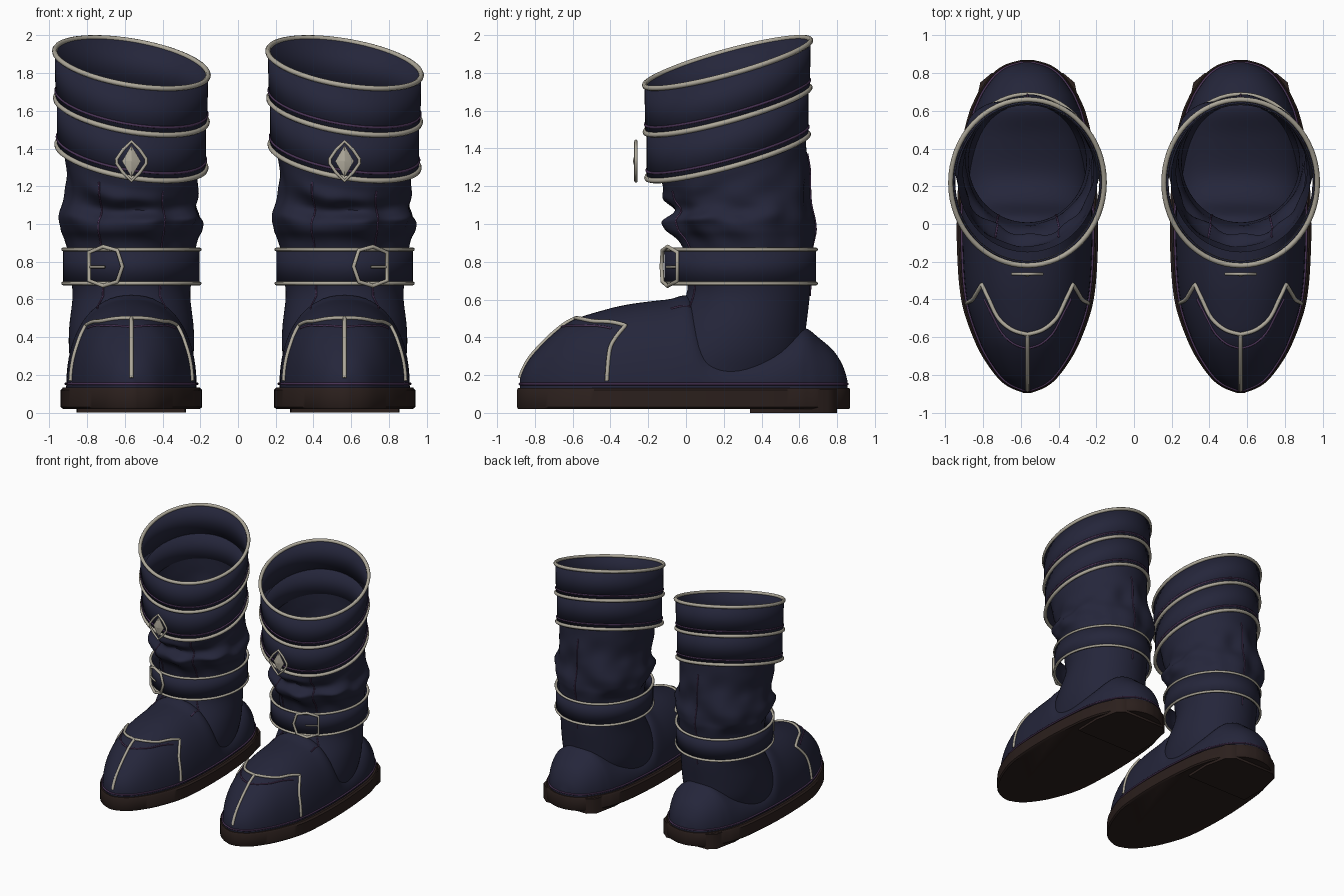
import bpy, bmesh
from math import sin, cos, pi, asin, sqrt
from mathutils import Vector, noise

if "Cube" in bpy.data.objects:
    bpy.data.objects.remove(bpy.data.objects["Cube"])


def material(name, rgb):
    m = bpy.data.materials.new(name)
    m.use_nodes = True
    m.diffuse_color = (*rgb, 1)
    m.node_tree.nodes["Principled BSDF"].inputs["Base Color"].default_value = (*rgb, 1)
    return m


NAVY = material("navy leather", (0.018, 0.019, 0.043))
TRIM = material("pale trim", (0.42, 0.39, 0.32))
SOLE = material("brown sole", (0.024, 0.014, 0.012))
STITCH = material("purple stitching", (0.07, 0.035, 0.095))


def spline(pts, n=6):
    """Catmull-Rom through tuples."""
    pts = [Vector(p) for p in pts]
    out = []
    for i in range(len(pts) - 1):
        a, b, c, d = pts[max(i - 1, 0)], pts[i], pts[i + 1], pts[min(i + 2, len(pts) - 1)]
        for k in range(n):
            t = k / n
            out.append(b + (c - a) * t / 2 + (a * 2 - b * 5 + c * 4 - d) * t**2 / 2
                       + (b * 3 - a - c * 3 + d) * t**3 / 2)
    return out + [pts[-1]]


def lookup(table, v):
    """Linear interpolation on the first column."""
    v = min(max(v, table[0][0]), table[-1][0])
    for p, q in zip(table, table[1:]):
        if v <= q[0]:
            return p.lerp(q, (v - p[0]) / max(q[0] - p[0], 1e-6))
    return table[-1]


def loft(name, rings, mat, x, caps=True, thick=0):
    bm = bmesh.new()
    rows = [[bm.verts.new(p) for p in r] for r in rings]
    n = len(rows[0])
    for a, b in zip(rows, rows[1:]):
        for i in range(n):
            bm.faces.new((a[i], a[(i + 1) % n], b[(i + 1) % n], b[i]))
    if caps:
        bm.faces.new(rows[0])
        bm.faces.new(rows[-1])
    bmesh.ops.recalc_face_normals(bm, faces=bm.faces)
    me = bpy.data.meshes.new(name)
    bm.to_mesh(me)
    bm.free()
    me.materials.append(mat)
    o = bpy.data.objects.new(name, me)
    bpy.context.collection.objects.link(o)
    o.location.x = x
    bpy.ops.object.select_all(action="DESELECT")
    o.select_set(True)
    bpy.context.view_layer.objects.active = o
    bpy.ops.object.shade_smooth_by_angle(angle=0.7)
    if thick:
        mod = o.modifiers.new("thickness", "SOLIDIFY")
        mod.thickness = thick
    return o


def tube(name, pts, r, mat, x, cyclic=False):
    cu = bpy.data.curves.new(name, "CURVE")
    cu.dimensions = "3D"
    cu.bevel_depth = r
    cu.bevel_resolution = 2
    cu.use_fill_caps = True
    sp = cu.splines.new("POLY")
    sp.points.add(len(pts) - 1)
    for p, q in zip(sp.points, pts):
        p.co = (*q, 1)
    sp.use_cyclic_u = cyclic
    cu.materials.append(mat)
    o = bpy.data.objects.new(name, cu)
    bpy.context.collection.objects.link(o)
    o.location.x = x


# Foot shape: y, half width, height above the welt
FOOT = spline([(-.88, .02, .05), (-.85, .09, .12), (-.8, .147, .19), (-.7, .215, .29),
               (-.6, .262, .36), (-.45, .312, .41), (-.3, .335, .445), (-.1, .345, .47),
               (.03, .345, .48), (.12, .343, .28), (.25, .335, .2), (.45, .315, .25),
               (.58, .285, .31), (.64, .262, .315), (.7, .233, .27), (.78, .175, .2),
               (.83, .11, .12), (.855, .03, .04)])
BASE = 0.13


def foot_point(y, t, lift=0.0):
    _, w, h = lookup(FOOT, y)
    c, s = cos(t), max(sin(t), 0)
    sign = 1 if c >= 0 else -1
    return Vector((sign * (w + lift) * abs(c)**.9, y, BASE + (h + lift) * s**.9))


# Shaft shape: height, front y, back y, half width
SHAFT = spline([(.2, -.25, .58, .31), (.32, -.18, .62, .33), (.45, -.1, .635, .33),
                (.62, 0, .655, .312), (.75, .0, .66, .325), (.9, -.03, .665, .335),
                (.97, -.09, .675, .362), (1.03, -.105, .68, .372), (1.1, -.065, .665, .35),
                (1.19, -.11, .655, .345), (1.28, -.12, .64, .355), (1.42, -.15, .63, .37)], 5)


def tilt(x, y):
    return -.157 * x + .27 * (y - .22)


def shaft_point(a, z, lift=0.0):
    _, f, b, w = lookup(SHAFT, z)
    fold = max(0, 1 - abs(z - 1.05) / .3)
    n = noise.noise(Vector((2.2 * cos(a), 2.2 * sin(a), z * 7))) * .06 * fold
    p = Vector(((w + n + lift) * cos(a), (f + b) / 2 + ((b - f) / 2 + n + lift) * sin(a), z))
    p.z += tilt(p.x, p.y) * min(max((z - 1) / .3, 0), 1)
    return p


def oval(rx, ry, cy, z, slanted=True, n=64):
    ring = []
    for i in range(n):
        a = 2 * pi * i / n
        x, y = rx * cos(a), cy + ry * sin(a)
        ring.append(Vector((x, y, z + (tilt(x, y) if slanted else 0))))
    return ring


def outline(scale, z, grow=0.0):
    right = [Vector((p[1] * scale + grow, p[0] * (1 + (scale - 1) * .2), z)) for p in FOOT]
    return right + [Vector((-p.x, p.y, z)) for p in reversed(right)]


def cap_path(shift):
    """Toe cap edge as (y, angle) from the right side to the left."""
    half = [(-.42, .07), (-.405, .45), (-.375, .62), (-.32, .81)]
    bow = spline([(-.32, .81), (-.4, .936), (-.5, 1.08), (-.56, 1.31), (-.585, pi / 2)])
    if shift:
        path = [(p[0] + shift, p[1]) for p in bow]
    else:
        path = [tuple(p) for p in spline(half)] + [tuple(p) for p in bow[1:]]
    return path + [(y, pi - t) for y, t in reversed(path[:-1])]


for side, s in (("right", -1), ("left", 1)):
    x = s * .565

    # Sole and heel block
    loft(side + "_sole", [outline(1.05, .02), outline(1.085, .03), outline(1.085, .12),
                          outline(1.05, .133)], SOLE, x)
    block = [(.285, .34), (.29, .56), (.25, .75), (.19, .8)]
    block += [(-a, b) for a, b in reversed(block)]
    loft(side + "_heel_block", [[(a, b, z) for a, b in block] for z in (0, .125)], SOLE, x)

    # Foot and shaft
    loft(side + "_foot", [[foot_point(p[0], pi * i / 32) for i in range(33)] for p in FOOT],
         NAVY, x)
    loft(side + "_shaft", [[shaft_point(2 * pi * i / 72, p[0]) for i in range(72)] for p in SHAFT],
         NAVY, x, caps=False)
    tube(side + "_welt_stitch", outline(1, .153, .003), .007, STITCH, x, True)

    # Slanted cuff in two tiers with piping and stitching
    lower, upper, mid = (.395, .428, .22), (.407, .44, .22), (.402, .436, .22)
    loft(side + "_lower_cuff", [oval(*lower, 1.36), oval(*lower, 1.62)], NAVY, x, False, .012)
    loft(side + "_upper_cuff", [oval(*mid, 1.6), oval(*upper, 1.853)], NAVY, x, False, .012)
    for part, dims, z in (("bottom", lower, 1.36), ("middle", mid, 1.605), ("top", upper, 1.853)):
        tube(side + "_cuff_%s_piping" % part, oval(*dims, z), .014, TRIM, x, True)
        if part != "top":
            tube(side + "_cuff_%s_stitch" % part, oval(*dims, z + .04), .007, STITCH, x, True)

    # Ankle strap
    strap = (.362, .402, .287)
    loft(side + "_strap", [oval(*strap, .68, False), oval(*strap, .868, False)],
         NAVY, x, False, .012)
    for part, z in (("lower", .685), ("upper", .865)):
        tube(side + "_strap_%s_piping" % part, oval(*strap, z, False), .01, TRIM, x, True)

    # Buckle bent around the strap, on the outer side
    def on_strap(u, z):
        bx = s * (.14 + u)
        return Vector((bx, strap[2] - .018 - strap[1] * sqrt(1 - (bx / strap[0])**2), z))
    frame = [(.085, .85), (.01, .88), (-.065, .86), (-.092, .775), (-.065, .695),
             (.01, .672), (.085, .7)]
    tube(side + "_buckle", [on_strap(*p) for p in frame], .011, TRIM, x, True)
    tube(side + "_buckle_pin", [on_strap(u, .772) for u in (.085, .04, 0)], .007, TRIM, x)

    # Diamond ornament
    rim = [(0, .105), (.045, .06), (.078, .012), (.078, -.012), (.045, -.06), (0, -.105)]
    rim += [(-a, b) for a, b in reversed(rim[1:-1])]
    tube(side + "_ornament_frame", [(a, -.265, 1.333 + b) for a, b in rim], .009, TRIM, x, True)
    gem = [(0, .085), (.05, 0), (0, -.085), (-.05, 0)]
    loft(side + "_ornament_gem", [[(a * k, y, 1.333 + b * k) for a, b in gem]
                                  for k, y in ((1, -.256), (1, -.26), (.05, -.28))], TRIM, x)

    # Toe cap piping and stitching
    tube(side + "_toe_cap_piping", [foot_point(y, t, .004) for y, t in cap_path(0)], .011, TRIM, x)
    tube(side + "_toe_cap_stitch", [foot_point(y, t) for y, t in cap_path(-.075)],
         .006, STITCH, x)
    tube(side + "_toe_ridge", [foot_point(-.585 - .295 * i / 16, pi / 2, .004) for i in range(17)],
         .011, TRIM, x)

    # Shaft seams
    heights = [.62 + .025 * i for i in range(27)]
    for part, a in (("outer", -pi / 2 + s * .5), ("inner", -pi / 2 - s * .5), ("back", pi / 2)):
        seam = [shaft_point(a, z, .001) for z in heights]
        if part != "back":
            t = pi / 2 - (.5 if cos(a) > 0 else -.5)
            seam = [foot_point(y, t, .001) for y in (-.08, -.03, .02)] + seam
        tube(side + "_%s_seam" % part, seam, .005, STITCH, x)
